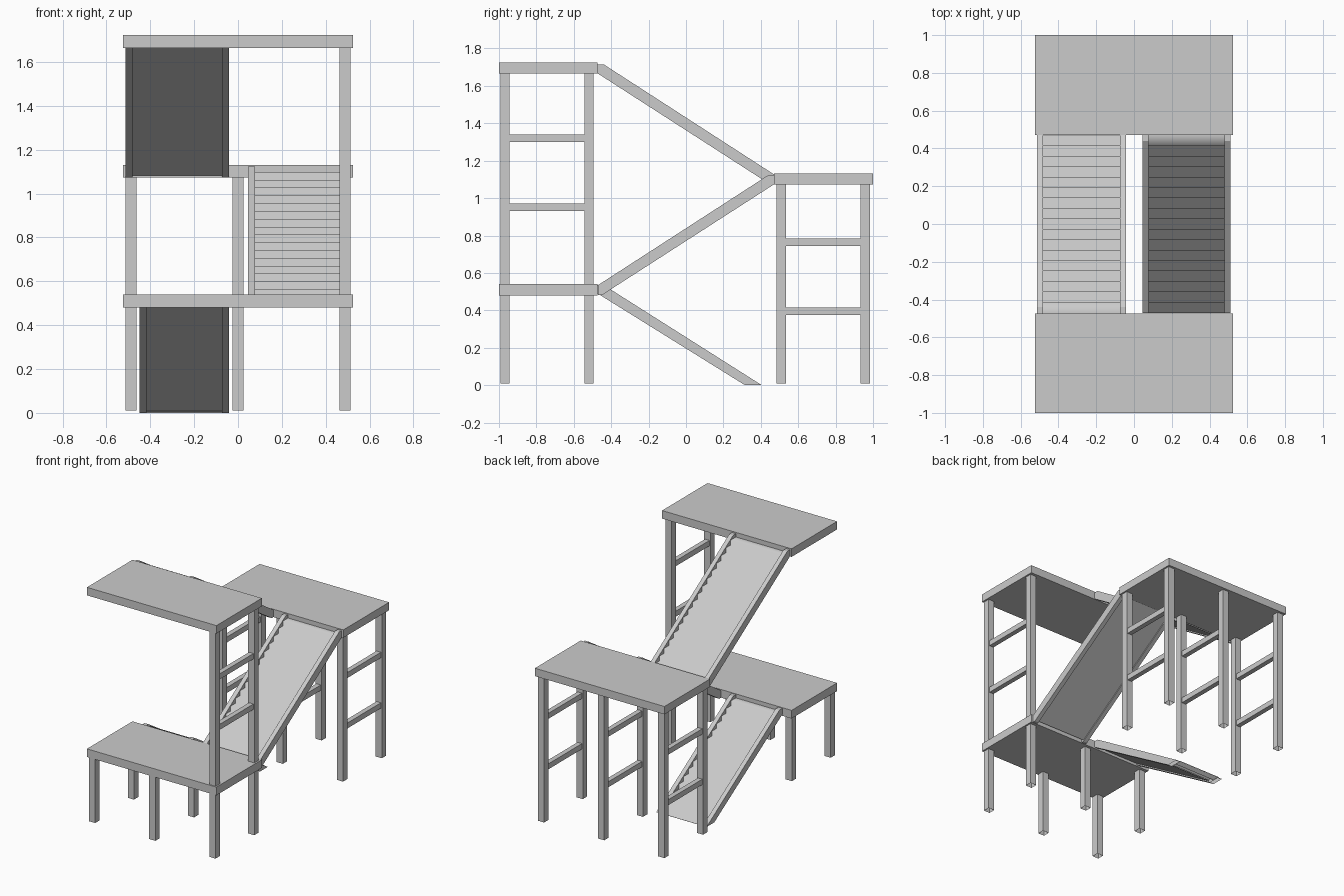
import bpy
import bmesh

if "Cube" in bpy.data.objects:
    bpy.data.objects.remove(bpy.data.objects["Cube"], do_unlink=True)

grey = bpy.data.materials.new("light_grey")
grey.use_nodes = True
grey.diffuse_color = (0.6, 0.6, 0.6, 1)
grey.node_tree.nodes["Principled BSDF"].inputs["Base Color"].default_value = (0.6, 0.6, 0.6, 1)


def finish(name, bm, open_foot=False):
    """Turn a bmesh into an object, optionally leaving its ground end open."""
    if open_foot:
        bm.normal_update()
        feet = [f for f in bm.faces if f.normal.z < -0.9 and f.calc_center_median().z < 0.02]
        bmesh.ops.delete(bm, geom=feet, context='FACES_ONLY')
    mesh = bpy.data.meshes.new(name)
    bm.to_mesh(mesh)
    bm.free()
    mesh.materials.append(grey)
    obj = bpy.data.objects.new(name, mesh)
    bpy.context.collection.objects.link(obj)
    return obj


def box(name, x, y, z, open_foot=False):
    """Box from (low, high) ranges on each axis."""
    bm = bmesh.new()
    bmesh.ops.create_cube(bm, size=1)
    for v in bm.verts:
        for axis, (lo, hi) in enumerate((x, y, z)):
            v.co[axis] = hi if v.co[axis] > 0 else lo
    return finish(name, bm, open_foot)


def around(centre, half):
    return (centre - half, centre + half)


def strip(bm, profile, x, smooth):
    """Open sheet: a (y, z) profile swept across the x range."""
    rows = [[bm.verts.new((px, y, z)) for px in x] for y, z in profile]
    for (a, b), (c, d) in zip(rows, rows[1:]):
        bm.faces.new((a, b, d, c)).smooth = smooth


def prism(name, profile, x, open_foot=False):
    """Closed (y, z) profile extruded across the x range."""
    bm = bmesh.new()
    face = bm.faces.new([bm.verts.new((x[0], y, z)) for y, z in profile])
    new = bmesh.ops.extrude_face_region(bm, geom=[face])["geom"]
    bmesh.ops.translate(bm, vec=(x[1] - x[0], 0, 0),
                        verts=[g for g in new if isinstance(g, bmesh.types.BMVert)])
    bmesh.ops.recalc_face_normals(bm, faces=bm.faces[:])
    return finish(name, bm, open_foot)


def flight(name, x, outline, steps, flip):
    """Two stringers, smooth-shaded steps and a soffit.
    outline: top low, top high, back high, underside high, underside low."""
    outline = [(y * flip, z) for y, z in outline]
    wide = 0.032
    prism(name + "_right_stringer", outline, (x[0], x[0] + wide), True)
    prism(name + "_left_stringer", outline, (x[1] - wide, x[1]), True)
    inner = (x[0] + wide, x[1] - wide)

    # Steps run just below the top edge of the stringers
    (y0, z0), (y1, z1) = outline[0], outline[1]
    y_end = outline[2][0]
    dy, dz = (y1 - y0) / (steps - 0.5), (z1 - z0) / (steps - 0.5)
    profile = [(y0, max(z0 - dz, 0))]
    for i in range(steps):
        z = z0 + dz * i - 0.007 if i or z0 > 0.1 else z0 + 0.004
        nxt = y0 + dy * (i + 1) if i < steps - 1 else y_end
        profile += [(y0 + dy * i, z), (nxt, z)]
    order = inner if flip < 0 else inner[::-1]
    bm = bmesh.new()
    strip(bm, profile, order, True)
    finish(name + "_steps", bm)

    # Soffit slightly inside the stringers' lower edge
    bm = bmesh.new()
    strip(bm, [(y, z + 0.01) for y, z in outline[3:5]], order, False)
    finish(name + "_soffit", bm)


# Platforms
WIDE = (-0.525, 0.525)
FRONT, BACK = (-1, -0.473), (0.47, 1)
box("lower_platform", WIDE, FRONT, (0.48, 0.54))
box("middle_platform", WIDE, BACK, (1.073, 1.131))
box("upper_platform", WIDE, FRONT, (1.665, 1.724))

# Posts
COLUMNS = {"right": -0.488, "centre": 0, "left": 0.488}
FRONT_ROWS, BACK_ROWS = (-0.968, -0.519), (0.509, 0.958)
for side, x in COLUMNS.items():
    for y in FRONT_ROWS:
        box(f"lower_{side}_post", around(x, 0.025), around(y, 0.025), (0.01, 0.48), True)
    for y in BACK_ROWS:
        box(f"middle_{side}_post", around(x, 0.025), around(y, 0.025), (0.01, 1.073), True)
    for z in (0.395, 0.765):
        box(f"middle_{side}_rung", around(x, 0.018), (0.534, 0.933), around(z, 0.02))
for y in FRONT_ROWS:
    box("upper_post", around(COLUMNS["left"], 0.025), around(y, 0.025), (0.54, 1.665))
for z in (0.95, 1.32):
    box("upper_rung", around(COLUMNS["left"], 0.018), (-0.943, -0.544), around(z, 0.02))


# Flights of stairs
def storey(base):
    """Stringer outline climbing one storey towards -y."""
    rise = 0.592
    return [(0.47, base + 0.054), (-0.44, base + rise + 0.05), (-0.473, base + rise + 0.05),
            (-0.473, base + rise + 0.002), (0.45, base), (0.47, base)]


ground = [(0.405, 0), (-0.44, 0.535), (-0.473, 0.535), (-0.473, 0.49), (0.315, 0)]
flight("ground_flight", (-0.45, -0.042), ground, 16, 1)
flight("middle_flight", (0.045, 0.512), storey(0.481), 17, -1)
flight("upper_flight", (-0.513, -0.042), storey(1.073), 17, 1)
